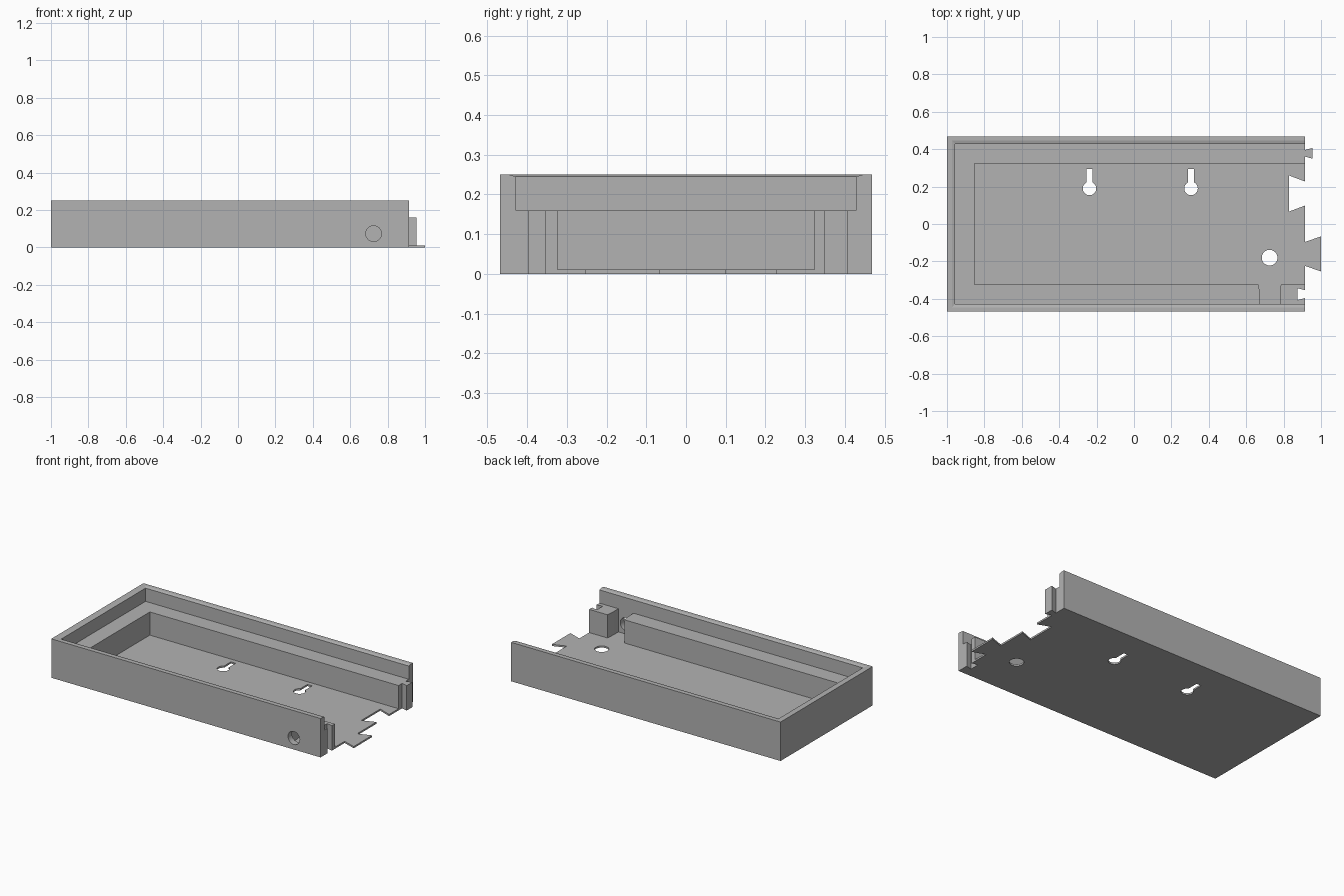
import bpy, bmesh, math

if "Cube" in bpy.data.objects:
    bpy.data.objects.remove(bpy.data.objects["Cube"])

grey = bpy.data.materials.new("plain grey")
grey.diffuse_color = (0.45, 0.45, 0.45, 1)
grey.use_nodes = True
grey.node_tree.nodes["Principled BSDF"].inputs["Base Color"].default_value = grey.diffuse_color

X0, X1, Y = -1.0, 0.915, 0.468      # outer walls
FLOOR, LEDGE, TOP = 0.011, 0.16, 0.25


def prism(name, pts, z0, z1, top_pts=None):
    """Extrude a counter-clockwise plan outline, optionally to another top outline."""
    n = len(pts)
    bm = bmesh.new()
    lo = [bm.verts.new((x, y, z0)) for x, y in pts]
    hi = [bm.verts.new((x, y, z1)) for x, y in (top_pts or pts)]
    bm.faces.new(lo[::-1])
    bm.faces.new(hi)
    for i in range(n):
        j = (i + 1) % n
        bm.faces.new((lo[i], lo[j], hi[j], hi[i]))
    bmesh.ops.recalc_face_normals(bm, faces=bm.faces)
    me = bpy.data.meshes.new(name)
    bm.to_mesh(me)
    bm.free()
    me.materials.append(grey)
    ob = bpy.data.objects.new(name, me)
    bpy.context.collection.objects.link(ob)
    return ob


def rect(x0, x1, y0, y1):
    return [(x0, y0), (x1, y0), (x1, y1), (x0, y1)]


def disc(cx, cy, r, n=32):
    return [(cx + r * math.cos(2 * math.pi * i / n),
             cy + r * math.sin(2 * math.pi * i / n)) for i in range(n)]


def dovetail(yc, depth, base, tip, over):
    """Trapezoid flaring away from the joint face; over is the overlap past it."""
    s = 1 if depth > 0 else -1
    k = (tip - base) / abs(depth)
    b = base - (k * over if s > 0 else 0)
    xb = X1 - s * over
    if s < 0:
        b = base - k * over
    pts = [(xb, yc - b), (X1 + depth, yc - tip), (X1 + depth, yc + tip), (xb, yc + b)]
    return pts if s > 0 else pts[::-1]


def combine(target, other, op):
    mod = target.modifiers.new(op, 'BOOLEAN')
    mod.operation, mod.object, mod.solver = op, other, 'EXACT'
    bpy.context.view_layer.objects.active = target
    bpy.ops.object.modifier_apply(modifier=mod.name)
    bpy.data.objects.remove(other)


def cut(target, pts, z0, z1, top_pts=None):
    combine(target, prism("cutter", pts, z0, z1, top_pts), 'DIFFERENCE')


tray = prism("tray", rect(X0, X1, -Y, Y), 0, TOP)

# Upper pocket, chamfered rim and lower pocket, all open at the joint end
cut(tray, rect(-0.957, 1.2, -0.428, 0.428), LEDGE, 0.4)
cut(tray, rect(-0.957, 1.2, -0.428, 0.428), 0.245, 0.255,
    rect(-0.991, 1.2, -0.464, 0.464))
cut(tray, rect(-0.853, 1.2, -0.323, 0.323), FLOOR, 0.4)

# Flared cable gap through the front ledge
cut(tray, [(0.673, -0.428), (0.78, -0.428), (0.781, -0.36), (0.788, -0.3),
           (0.66, -0.3), (0.672, -0.36)], FLOOR, 0.3)

# Dovetail sockets
cut(tray, dovetail(0.163, -0.085, 0.064, 0.096, 0.02), -0.1, 0.1)
cut(tray, dovetail(-0.375, -0.04, 0.021, 0.031, 0.02), -0.1, 0.3)

# Floor hole and hanging keyholes
cut(tray, disc(0.725, -0.18, 0.042), -0.1, 0.1)
for x in (-0.238, 0.305):
    cut(tray, disc(x, 0.19, 0.036), -0.1, 0.1)
    cut(tray, rect(x - 0.017, x + 0.017, 0.19, 0.293), -0.1, 0.1)

# Round cable hole in the front wall
hole = prism("cutter", disc(0, 0, 0.042), -0.1, 0.1)
hole.rotation_euler = (math.pi / 2, 0, 0)
hole.location = (0.725, -0.45, 0.074)
bpy.context.view_layer.update()
combine(tray, hole, 'DIFFERENCE')

# Dovetail tabs on the floor and the back ledge
combine(tray, prism("floor_tab", dovetail(-0.16, 0.085, 0.064, 0.094, 0.02), 0, FLOOR), 'UNION')
combine(tray, prism("ledge_tab", dovetail(0.378, 0.04, 0.018, 0.029, 0.02), 0, LEDGE), 'UNION')

# Smooth round holes, crisp edges elsewhere
bpy.ops.object.select_all(action='DESELECT')
tray.select_set(True)
bpy.context.view_layer.objects.active = tray
bpy.ops.object.shade_smooth_by_angle(angle=math.radians(14))
